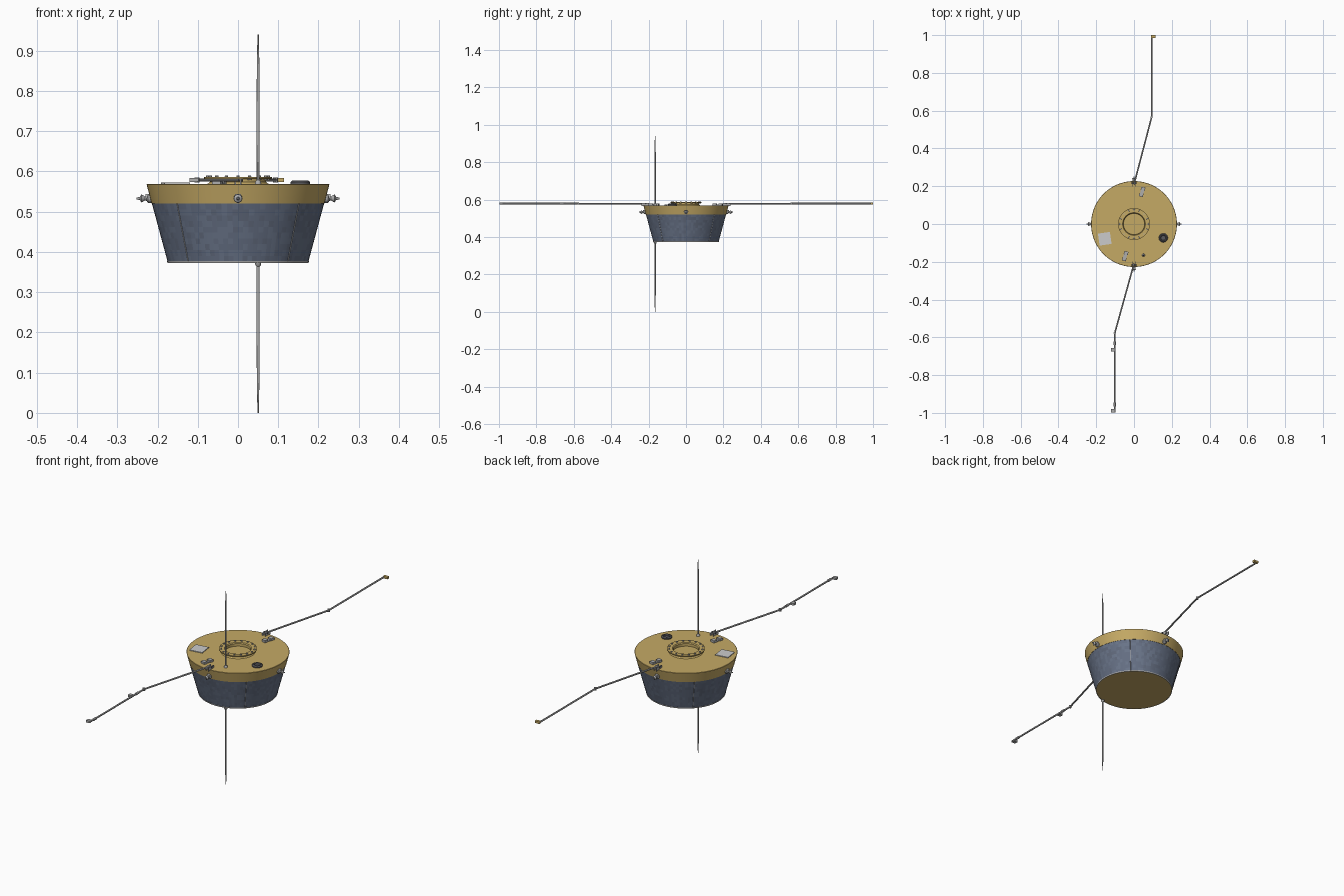
import bpy, bmesh, math, random
from mathutils import Vector, Matrix

if "Cube" in bpy.data.objects:
    bpy.data.objects.remove(bpy.data.objects["Cube"])

random.seed(4)


def mat(name, rgb):
    m = bpy.data.materials.new(name)
    m.diffuse_color = (*rgb, 1)
    m.use_nodes = True
    m.node_tree.nodes["Principled BSDF"].inputs["Base Color"].default_value = m.diffuse_color
    return m


GOLD = mat("gold_foil", (0.56, 0.40, 0.13))
GREY = mat("metal_grey", (0.42, 0.42, 0.42))
DARK = mat("dark_grey", (0.10, 0.10, 0.11))
PALE = mat("pale_grey", (0.55, 0.56, 0.58))
CELLS = [mat("solar_cell_%d" % i, c) for i, c in enumerate(
    [(0.13, 0.16, 0.23), (0.145, 0.18, 0.255), (0.12, 0.145, 0.205)])]


def finish(bm, name, *mats, smooth=True):
    me = bpy.data.meshes.new(name)
    bmesh.ops.recalc_face_normals(bm, faces=bm.faces)
    bm.to_mesh(me)
    bm.free()
    ob = bpy.data.objects.new(name, me)
    bpy.context.collection.objects.link(ob)
    for m in mats:
        me.materials.append(m)
    if smooth:
        bpy.context.view_layer.objects.active = ob
        ob.select_set(True)
        bpy.ops.object.shade_smooth_by_angle(angle=math.radians(30))
        ob.select_set(False)
    return ob


def lathe(name, profile, m, loc=(0, 0, 0), axis=(0, 0, 1), n=32, closed=False):
    """Revolve (radius, height) points; open profiles are capped."""
    bm = bmesh.new()
    rings = [[bm.verts.new((r * math.cos(t * math.tau / n), r * math.sin(t * math.tau / n), z))
              for t in range(n)] for r, z in profile]
    pairs = list(zip(rings, rings[1:] + rings[:1])) if closed else list(zip(rings, rings[1:]))
    for a, b in pairs:
        for i in range(n):
            j = (i + 1) % n
            bm.faces.new((a[i], a[j], b[j], b[i]))
    if not closed:
        bm.faces.new(rings[0])
        bm.faces.new(rings[-1])
    rot = Vector((0, 0, 1)).rotation_difference(Vector(axis)).to_matrix().to_4x4()
    bm.transform(Matrix.Translation(loc) @ rot)
    return finish(bm, name, m)


def rod(name, a, b, r1, r2, m, n=12):
    a, b = Vector(a), Vector(b)
    return lathe(name, [(r1, 0), (r2, (b - a).length)], m, a, (b - a).normalized(), n)


def box(name, loc, size, m, rz=0):
    bm = bmesh.new()
    bmesh.ops.create_cube(bm, size=1)
    bm.transform(Matrix.Translation(loc) @ Matrix.Rotation(rz, 4, 'Z') @ Matrix.Diagonal((*size, 1)))
    return finish(bm, name, m, smooth=False)


# Hull: tapered drum, radius as a function of height
ZB, ZM, ZT = 0.376, 0.52, 0.569


def hull_r(z):
    return 0.175 + (z - ZB) * 0.27


lathe("gold_band_and_deck", [(hull_r(ZM) - 0.002, ZM), (hull_r(ZM) + 0.001, ZM),
                             (hull_r(ZT), ZT - 0.001), (hull_r(ZT) - 0.001, ZT)], GOLD, n=96)
lathe("base_plate", [(0.174, 0.376), (0.174, 0.3735)], GOLD, n=96)
lathe("base_rim", [(0.173, 0.378), (0.1765, 0.378), (0.1755, 0.373), (0.173, 0.373)], GREY, n=96, closed=True)

# Solar array: grid of cells wrapped round the hull
bm = bmesh.new()
N, ROWS = 96, 10
grid = []
for k in range(ROWS + 1):
    z = ZB + (ZM - ZB) * k / ROWS
    grid.append([bm.verts.new((hull_r(z) * math.cos(i * math.tau / N), hull_r(z) * math.sin(i * math.tau / N), z))
                 for i in range(N)])
for k in range(ROWS):
    for i in range(N):
        j = (i + 1) % N
        f = bm.faces.new((grid[k][i], grid[k][j], grid[k + 1][j], grid[k + 1][i]))
        f.material_index = random.choice((0, 0, 0, 1, 1, 2))
finish(bm, "solar_array", *CELLS)

# Panel seams on the diagonals
for q in range(4):
    t = math.radians(45 + 90 * q)
    c, s = math.cos(t), math.sin(t)
    rod("panel_seam", (hull_r(ZB) * c, hull_r(ZB) * s, ZB), (hull_r(ZM) * c, hull_r(ZM) * s, ZM),
        0.0013, 0.0013, GREY, 6)

# Launch adapter ring with bolts
lathe("adapter_ring", [(0.056, 0.569), (0.076, 0.569), (0.070, 0.574), (0.070, 0.581), (0.084, 0.582),
                       (0.084, 0.586), (0.060, 0.586), (0.056, 0.582)], GOLD, n=64, closed=True)
for i in range(16):
    t = i * math.tau / 16
    x, y = 0.075 * math.cos(t), 0.075 * math.sin(t)
    rod("ring_bolt", (x, y, 0.579), (x, y, 0.590), 0.005, 0.004, GREY, 8)

# Thrusters on four sides
for q in range(4):
    t = q * math.pi / 2
    d = Vector((math.cos(t), math.sin(t), 0))
    base = d * 0.210 + Vector((0, 0, 0.533))
    lathe("thruster", [(0.011, 0), (0.011, 0.014), (0.006, 0.017), (0.005, 0.021), (0.010, 0.030),
                       (0.004, 0.034), (0.002, 0.042)], GREY, base, d, 20)
    box("thruster_mount", d * 0.223 + Vector((0, 0, 0.539)), (0.014, 0.014, 0.010), PALE, t)

# Whip antennas above and below
AX, AY = 0.05, -0.165
for nm, z0, s in (("upper", 0.569, 1), ("lower", 0.3735, -1)):
    end = 0.94 if s > 0 else 0.0
    L = abs(end - z0)
    lathe(nm + "_whip_antenna", [(0.008, 0), (0.007, 0.006), (0.0038, 0.010), (0.0038, L * 0.5),
                                 (0.0032, L * 0.8), (0.0016, L)], GREY, (AX, AY, z0), (0, 0, s), 12)

# Sensor booms, one each side, bent at an elbow
ZR = 0.579
for nm, s, ex, ey in (("rear", 1, 0.093, 0.565), ("front", -1, -0.102, 0.578)):
    root, elbow, tip = Vector((0, s * 0.21, ZR)), Vector((ex, s * ey, ZR)), Vector((ex, s * 0.997, ZR))
    rod(nm + "_boom_inner", root, elbow, 0.0042, 0.0042, GREY)
    rod(nm + "_boom_outer", elbow, tip, 0.0042, 0.0042, GREY)
    rod(nm + "_boom_elbow", elbow - Vector((0, 0, 0.006)), elbow + Vector((0, 0, 0.006)), 0.006, 0.006, GREY)
    for sx in (-1, 1):
        box(nm + "_boom_bracket", (sx * 0.007, s * 0.219, 0.574), (0.004, 0.040, 0.016), GREY)
    rod(nm + "_boom_pin", (-0.012, s * 0.215, ZR), (0.012, s * 0.215, ZR), 0.004, 0.004, DARK)

# Boom instruments
box("rear_boom_sensor", (0.102, 0.993, ZR), (0.024, 0.014, 0.010), GOLD)
for y in (-0.665, -0.989):
    box("front_boom_sensor", (-0.111, y, ZR), (0.020, 0.018, 0.010), GREY)
    rod("sensor_collar", (-0.102, y + 0.024, ZR), (-0.102, y + 0.044, ZR), 0.006, 0.006, GREY)

# Deck equipment
box("deck_patch_panel", (-0.155, -0.078, 0.570), (0.064, 0.064, 0.005), PALE, math.radians(8))
lathe("star_sensor", [(0.024, 0), (0.024, 0.005), (0.019, 0.009), (0.014, 0.009), (0.012, 0.004)],
      DARK, (0.155, -0.073, 0.569))
for x, y in ((0.043, 0.170), (-0.047, -0.170)):
    for k in (-1, 1):
        box("boom_latch", (x + 0.005 * k, y + 0.016 * k, 0.574), (0.022, 0.018, 0.011), GREY, math.radians(-15))
    box("boom_latch_base", (x, y, 0.5705), (0.018, 0.052, 0.004), GREY, math.radians(-15))
